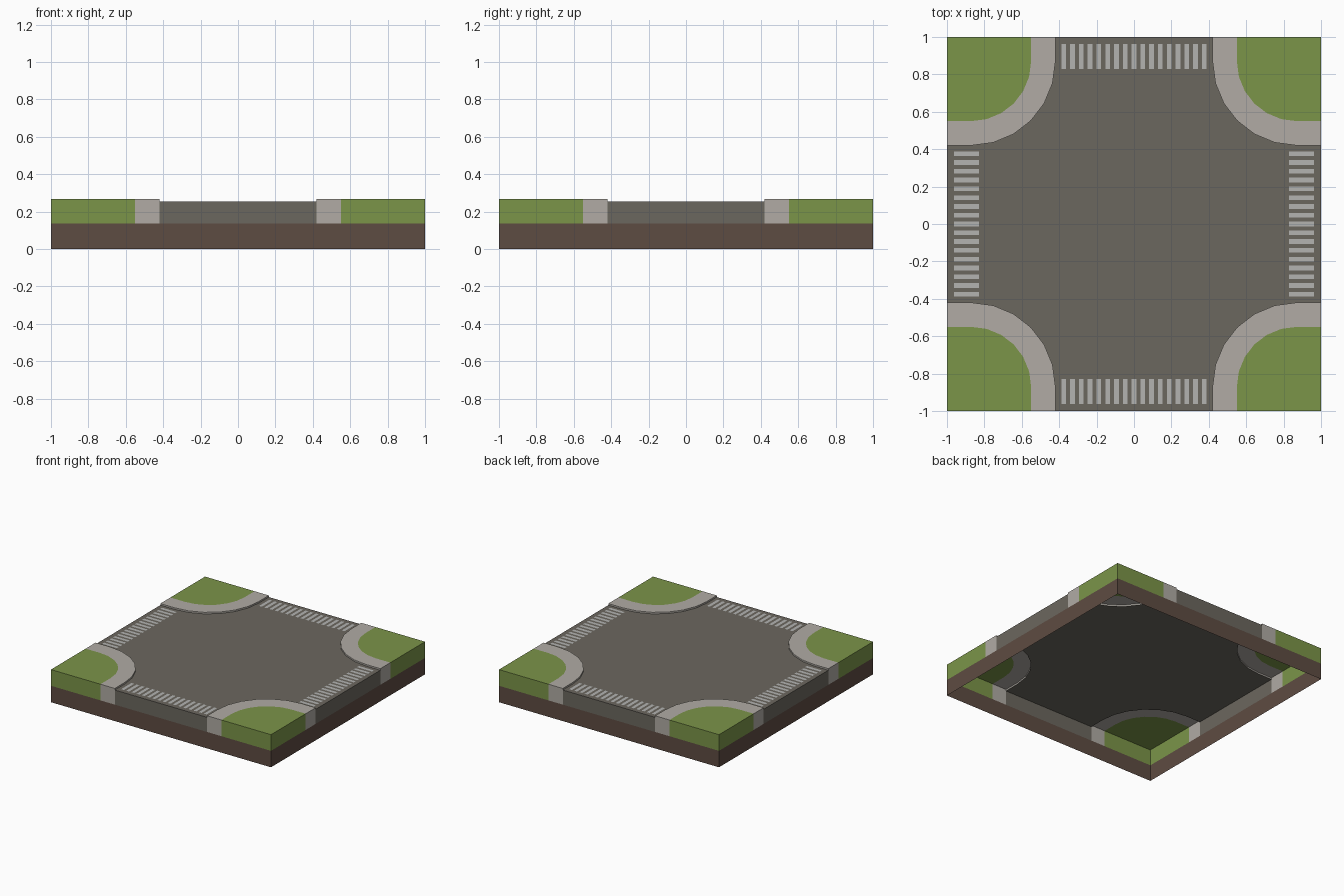
import bpy, bmesh
from math import sin, cos, radians

if "Cube" in bpy.data.objects:
    bpy.data.objects.remove(bpy.data.objects["Cube"])

BASE_Z, ROAD_Z, KERB_Z = 0.135, 0.255, 0.268


def material(name, rgb):
    m = bpy.data.materials.new(name)
    m.diffuse_color = [(c / 255) ** 2.2 for c in rgb] + [1]
    m.use_nodes = True
    m.node_tree.nodes["Principled BSDF"].inputs["Base Color"].default_value = m.diffuse_color
    return m


GRASS = material("grass", (122, 147, 74))
KERB = material("kerb", (175, 170, 163))
ROAD = material("asphalt", (107, 103, 95))
SOIL = material("soil", (94, 77, 68))
PAINT = material("paint", (178, 178, 176))


def on_border(a, b):
    return any(abs(a[i]) > 0.999 and abs(a[i] - b[i]) < 1e-4 for i in (0, 1))


def plate(name, polys, z, mat, wall_bottom=lambda a, b: None, cap=True):
    """Flat counter-clockwise polygons, with walls dropped from chosen edges."""
    bm = bmesh.new()
    for poly in polys:
        if cap:
            bm.faces.new([bm.verts.new((x, y, z)) for x, y in poly])
        for a, b in zip(poly, poly[1:] + poly[:1]):
            low = wall_bottom(a, b)
            if low is not None:
                bm.faces.new([bm.verts.new(p) for p in
                              ((*a, low), (*b, low), (*b, z), (*a, z))])
    bmesh.ops.remove_doubles(bm, verts=bm.verts, dist=1e-5)
    mesh = bpy.data.meshes.new(name)
    bm.to_mesh(mesh)
    bm.free()
    mesh.materials.append(mat)
    obj = bpy.data.objects.new(name, mesh)
    bpy.context.collection.objects.link(obj)


def turn(points, quarter):
    for _ in range(quarter):
        points = [(-y, x) for x, y in points]
    return points


def corner_line(inset, centre=0.87, steps=6):
    """Rounded corner from the back border to the right border."""
    r = centre - inset
    angles = [radians(90 * i / steps) for i in range(steps + 1)]
    arc = [(centre - r * cos(a), centre - r * sin(a)) for a in angles]
    return [(inset, 1)] + arc + [(1, inset)]


def border_wall(a, b):
    return BASE_Z if on_border(a, b) else None


outer, inner = corner_line(0.42), corner_line(0.55)
kerb_edges = {(round(x, 4), round(y, 4)) for q in range(4) for x, y in turn(outer, q)}


def kerb_wall(a, b):
    if on_border(a, b):
        return BASE_Z
    both = all((round(x, 4), round(y, 4)) in kerb_edges for x, y in (a, b))
    return ROAD_Z if both else None


# Soil skirt, open at top and bottom
plate("soil_skirt", [[(-1, -1), (1, -1), (1, 1), (-1, 1)]], BASE_Z, SOIL,
      lambda a, b: 0, cap=False)

# Road surface between the four rounded corners
road = [p for q in range(4) for p in turn(outer[::-1], q)]
plate("road", [road], ROAD_Z, ROAD, border_wall)

for q, side in enumerate(("back_right", "back_left", "front_left", "front_right")):
    # Lawn and raised kerb
    plate("lawn_" + side, [turn(inner + [(1, 1)], q)], KERB_Z, GRASS, border_wall)
    strip = [turn([outer[i], outer[i + 1], inner[i + 1], inner[i]], q)
             for i in range(len(outer) - 1)]
    plate("kerb_" + side, strip, KERB_Z, KERB, kerb_wall)

for q, side in enumerate(("back", "left", "front", "right")):
    # Crossing of 17 painted bars
    bars = []
    for i in range(17):
        x = (i - 8) * 0.047
        bars.append(turn([(x - 0.0125, 0.828), (x + 0.0125, 0.828),
                          (x + 0.0125, 0.962), (x - 0.0125, 0.962)], q))
    plate("crossing_" + side, bars, ROAD_Z + 0.001, PAINT)
